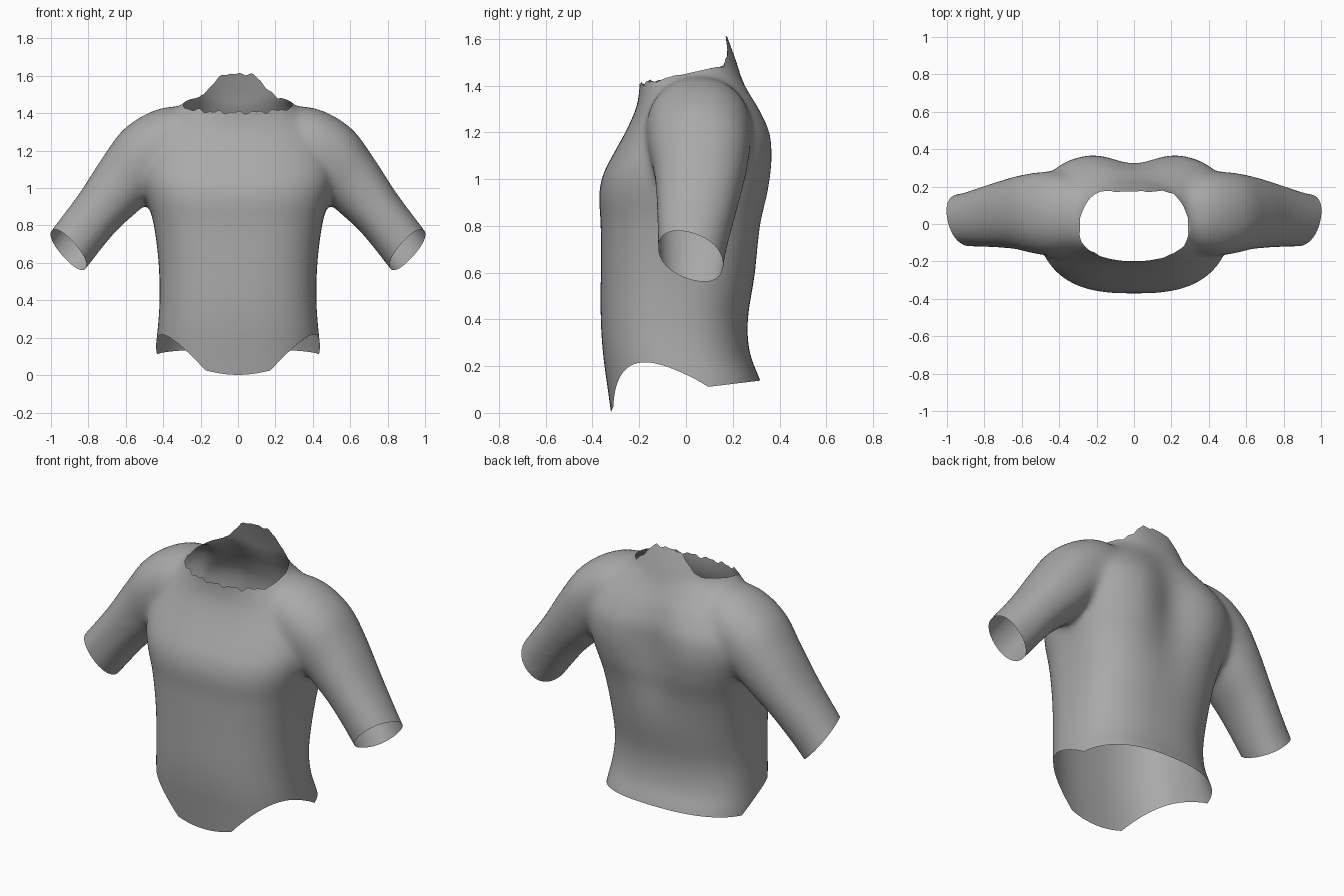
import bpy, bmesh, math
from mathutils import Vector

old = bpy.data.objects.get("Cube")
if old:
    bpy.data.objects.remove(old, do_unlink=True)

SIDES = 48


def clamp(v):
    return max(0.0, min(1.0, v))


def bell(v, width):
    return math.exp(-(v / width) ** 2)


def spline(rows, steps=5):
    """Smoothly interpolate rows of numbers."""
    out = []
    for i in range(len(rows) - 1):
        quad = [rows[max(0, min(len(rows) - 1, i + k))] for k in (-1, 0, 1, 2)]
        for s in range(steps):
            t = s / steps
            out.append([b + t / 2 * (c - a + t * (2*a - 5*b + 4*c - d + t * (3*(b - c) + d - a)))
                        for a, b, c, d in zip(*quad)])
    return out + [list(rows[-1])]


def loft(bm, rings):
    """Skin a closed tube through rings of points."""
    loops = [[bm.verts.new(p) for p in ring] for ring in rings]
    for a, b in zip(loops, loops[1:]):
        for i in range(SIDES):
            j = (i + 1) % SIDES
            bm.faces.new((a[i], a[j], b[j], b[i]))
    bm.faces.new(loops[0])
    bm.faces.new(loops[-1])


def oval(power):
    """Unit superellipse points."""
    for k in range(SIDES):
        a = 2 * math.pi * k / SIDES
        c, s = math.cos(a), math.sin(a)
        yield (math.copysign(abs(c) ** (2 / power), c),
               math.copysign(abs(s) ** (2 / power), s))


# Torso and neck: height, half width, front y, back y, roundness
TORSO = [(-.15, .46, -.30, .37, 2.5), (.1, .445, -.335, .33, 2.5),
         (.25, .43, -.355, .275, 2.5), (.4, .42, -.365, .265, 2.5),
         (.6, .425, -.365, .30, 2.6), (.8, .45, -.365, .335, 2.7),
         (.93, .485, -.372, .37, 2.7), (1.02, .51, -.355, .385, 2.7),
         (1.1, .52, -.315, .39, 2.7), (1.2, .51, -.26, .38, 2.6),
         (1.3, .46, -.215, .335, 2.4), (1.38, .385, -.2, .285, 2.2),
         (1.44, .31, -.2, .25, 2.2), (1.49, .268, -.205, .23, 2.2),
         (1.7, .25, -.22, .14, 2.4)]

# Sleeve: outer x, outer z, inner x, inner z, front y, back y
SLEEVE = [(.22, 1.44, .18, 1.05, -.13, .24), (.42, 1.425, .34, 1.0, -.17, .28),
          (.6, 1.325, .44, .96, -.16, .275), (.72, 1.17, .53, .88, -.135, .255),
          (.85, .97, .66, .76, -.125, .215), (1.0, .77, .82, .56, -.12, .165),
          (1.12, .60, .96, .38, -.12, .15)]

bm = bmesh.new()
rings = []
for z, w, front, back, power in spline(TORSO):
    mid, depth = (front + back) / 2, (back - front) / 2
    rings.append([(w * c, mid + depth * s, z) for c, s in oval(power)])
loft(bm, rings)

for side in (1, -1):
    rings = []
    for ox, oz, ix, iz, front, back in spline(SLEEVE):
        mid, depth = (front + back) / 2, (back - front) / 2
        rings.append([(side * ((ox + ix) / 2 + (ox - ix) / 2 * c), mid + depth * s,
                       (oz + iz) / 2 + (oz - iz) / 2 * c) for c, s in oval(2.2)])
    loft(bm, rings)
bmesh.ops.recalc_face_normals(bm, faces=bm.faces)

mesh = bpy.data.meshes.new("shirt")
bm.to_mesh(mesh)
bm.free()
shirt = bpy.data.objects.new("shirt", mesh)
bpy.context.collection.objects.link(shirt)

# Merge torso and sleeves into one skin
mod = shirt.modifiers.new("merge", 'REMESH')
mod.mode = 'VOXEL'
mod.voxel_size = .016
graph = bpy.context.evaluated_depsgraph_get()
merged = bpy.data.meshes.new_from_object(shirt.evaluated_get(graph))
shirt.modifiers.clear()
shirt.data = merged
bpy.data.meshes.remove(mesh)
merged.name = "shirt"

bm = bmesh.new()
bm.from_mesh(merged)
for _ in range(10):
    bmesh.ops.smooth_vert(bm, verts=bm.verts, factor=.5,
                          use_axis_x=True, use_axis_y=True, use_axis_z=True)

# Spine hollow between the shoulder blades
for v in bm.verts:
    x, y, z = v.co
    v.co.y -= .065 * bell(x, .16) * bell(z - 1.08, .3) * clamp(y / .2)


def cut(point, normal):
    geom = bm.verts[:] + bm.edges[:] + bm.faces[:]
    bmesh.ops.bisect_plane(bm, geom=geom, plane_co=point, plane_no=normal, clear_outer=True)


def curved_cut(height, normal):
    """Trim along a height surface by flattening it, cutting, and restoring."""
    for v in bm.verts:
        v.co.z -= height(v.co.x, v.co.y)
    cut((0, 0, 0), normal)
    for v in bm.verts:
        v.co.z += height(v.co.x, v.co.y)


def hem(x, y):
    return .1 + .12 * y - .06 * bell(x, .27) * clamp((-y - .14) / .18)


def neckline(x, y):
    ragged = .006 * math.sin(61 * x + 2) + .005 * math.sin(113 * x)
    rise = .405 + .075 * clamp((y + .2) / .33)
    flap = .13 * clamp((.21 - abs(x)) / .13) * clamp((y - .08) / .05)
    return 1 + rise + flap + ragged * clamp(abs(y - .03) * 8 - .5) + 4 * clamp(abs(x) - .29)


# Cuffs, hem and neck opening
for side in (1, -1):
    cut((side * .905, .02, .67), Vector((side * .74, -.33, -.67)).normalized())
curved_cut(hem, (0, 0, -1))
curved_cut(neckline, (0, 0, 1))
for f in bm.faces:
    f.smooth = True
bm.to_mesh(merged)
bm.free()

mat = bpy.data.materials.new("grey cloth")
mat.use_nodes = True
grey = (.4, .4, .4, 1)
mat.diffuse_color = grey
mat.node_tree.nodes["Principled BSDF"].inputs["Base Color"].default_value = grey
merged.materials.clear()
merged.materials.append(mat)
